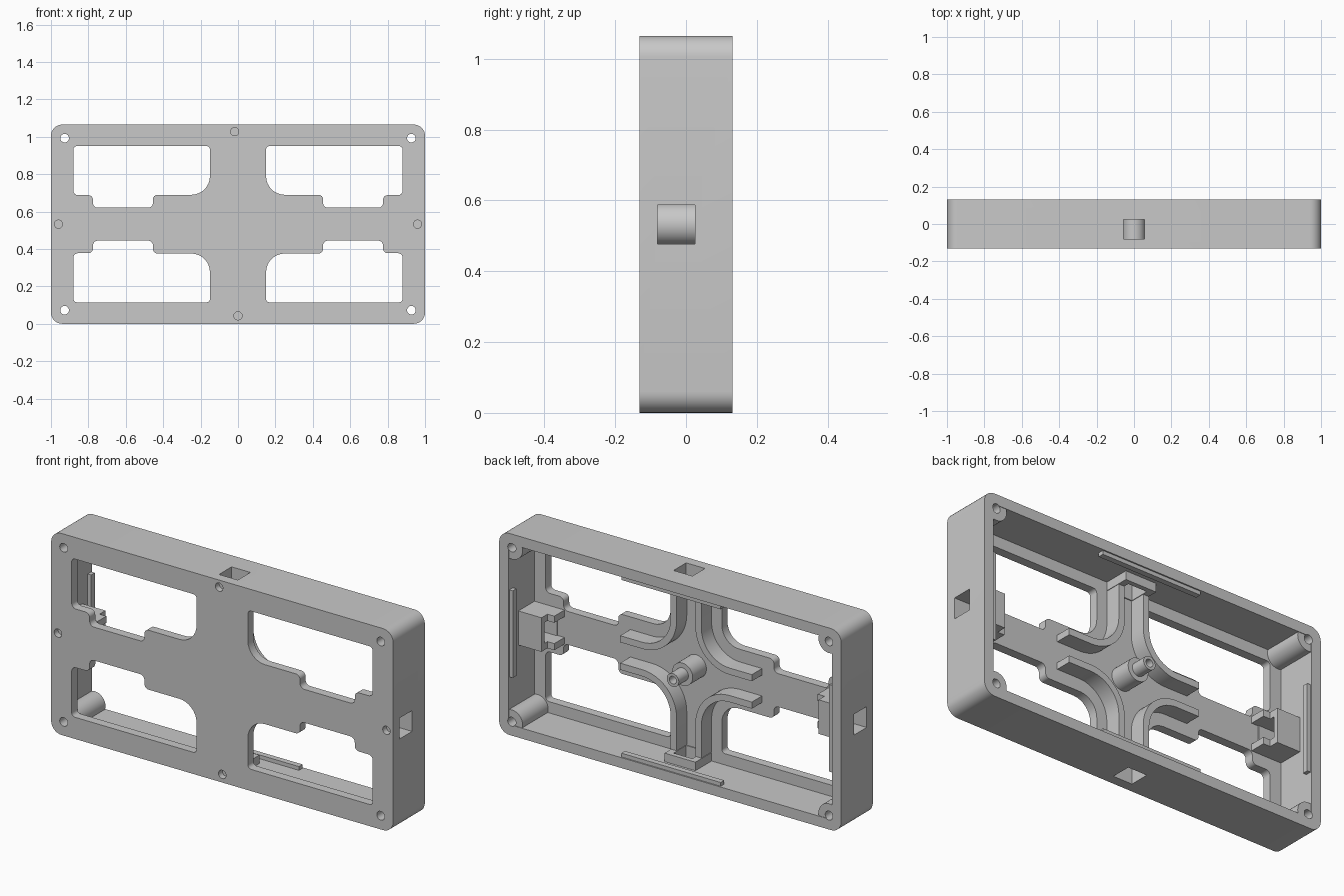
import bpy, bmesh, math
from mathutils import Vector

if "Cube" in bpy.data.objects:
    bpy.data.objects.remove(bpy.data.objects["Cube"], do_unlink=True)

W, H, D = 1.0, 0.5325, 0.132      # half width, half height, half depth
FLOOR, WALL = -0.085, 0.055       # inner face of the plate, wall thickness

grey = bpy.data.materials.new("light_grey")
grey.use_nodes = True
grey.diffuse_color = (0.58, 0.58, 0.58, 1)
grey.node_tree.nodes["Principled BSDF"].inputs["Base Color"].default_value = grey.diffuse_color


def rounded(corners, steps=8):
    """Outline from right-angled corners given as (x, z, radius)."""
    out = []
    for i, (x, z, r) in enumerate(corners):
        p = Vector((x, z))
        if r == 0:
            out.append(p)
            continue
        u = (Vector(corners[i - 1][:2]) - p).normalized()
        v = (Vector(corners[(i + 1) % len(corners)][:2]) - p).normalized()
        for k in range(steps + 1):
            t = math.pi / 2 * k / steps
            out.append(p + r * (u * (1 - math.sin(t)) + v * (1 - math.cos(t))))
    return out


def rect(w, h, r):
    return rounded([(-w, -h, r), (w, -h, r), (w, h, r), (-w, h, r)])


def circle(r, x=0, z=0, n=32):
    return [Vector((x + r * math.cos(2 * math.pi * k / n),
                    z + r * math.sin(2 * math.pi * k / n))) for k in range(n)]


def prism(name, outline, y0, y1, sx=1, sz=1):
    """Extrude an outline along y; sx and sz mirror it."""
    bm = bmesh.new()
    face = bm.faces.new([bm.verts.new((p.x * sx, y0, p.y * sz + H)) for p in outline])
    ext = bmesh.ops.extrude_face_region(bm, geom=[face])["geom"]
    moved = [g for g in ext if isinstance(g, bmesh.types.BMVert)]
    bmesh.ops.translate(bm, verts=moved, vec=(0, y1 - y0, 0))
    bmesh.ops.recalc_face_normals(bm, faces=bm.faces[:])
    mesh = bpy.data.meshes.new(name)
    bm.to_mesh(mesh)
    bm.free()
    ob = bpy.data.objects.new(name, mesh)
    bpy.context.collection.objects.link(ob)
    mesh.materials.append(grey)
    return ob


def wall_box(name, side, d0, d1, t0, t1, y0, y1):
    """Box at depth d0..d1 from an outer wall, t0..t1 along that wall."""
    axis, sign = side
    a, b = (W, H)[axis] - d0, (W, H)[axis] - d1
    pts = [(a * sign, t0), (b * sign, t0), (b * sign, t1), (a * sign, t1)]
    return prism(name, [Vector(p if axis == 0 else p[::-1]) for p in pts], y0, y1)


def combine(ob, others, operation="DIFFERENCE"):
    bpy.context.view_layer.objects.active = ob
    for other in others:
        mod = ob.modifiers.new("combine", "BOOLEAN")
        mod.operation, mod.solver, mod.object = operation, "EXACT", other
        bpy.ops.object.modifier_apply(modifier=mod.name)


QUADRANTS = [(sx, sz) for sx in (1, -1) for sz in (1, -1)]
SIDES = {"left": (0, 1), "right": (0, -1), "top": (1, 1), "bottom": (1, -1)}
parts, cutters = [], []

# Outer frame with its hollow back
frame = prism("frame", rect(W, H, 0.06), -D, D)
parts.append(frame)
cutters.append(prism("hollow_cutter", rect(W - WALL, H - WALL, 0.03), FLOOR, D + 0.1))

# Four stepped windows in the plate
window = rounded([(0.15, 0.157, 0.1), (0.455, 0.157, 0.025), (0.455, 0.088, 0.025),
                  (0.775, 0.088, 0.025), (0.775, 0.155, 0.025), (0.88, 0.155, 0.025),
                  (0.88, 0.418, 0.02), (0.15, 0.418, 0.02)])
for sx, sz in QUADRANTS:
    cutters.append(prism("window_cutter", window, -D - 0.1, FLOOR + 0.02, sx, sz))

# Shallow pin holes on the front of each wall
for x, z in ((0.96, 0), (-0.96, 0), (-0.018, 0.495), (0, -0.49)):
    cutters.append(prism("pin_cutter", circle(0.022, x, z), -D - 0.1, -0.1))

# Corner screw bosses with through holes
for sx, sz in QUADRANTS:
    hole = prism("screw_cutter", circle(0.023, 0.927, 0.46), -D - 0.1, D + 0.1, sx, sz)
    boss = prism("screw_boss", circle(0.062, 0.927, 0.46), -0.1, D - 0.003, sx, sz)
    combine(boss, [hole])
    cutters.append(hole)
    parts.append(boss)

# Guide sockets around the square wall ports, and inner lips on the rim
for label, side in SIDES.items():
    wide = side[0] == 0
    depth = 0.19 if wide else 0.1
    port = wall_box("port_cutter", side, -0.1, 0.3, -0.055, 0.055, -0.08, 0.025)
    socket = wall_box(label + "_socket", side, 0.03, depth, -0.09, 0.09, -0.1, 0.05)
    combine(socket, [port])
    cutters.append(port)
    parts.append(socket)
    if wide:
        for s in (1, -1):
            t0, t1 = sorted((0.055 * s, 0.09 * s))
            parts.append(wall_box(label + "_prong", side, depth - 0.01, 0.23,
                                  t0, t1, -0.1, 0.0))
    span = 0.23 if wide else 0.29
    parts.append(wall_box(label + "_lip", side, 0.04, 0.075, -span, span, 0.095, 0.125))

combine(frame, cutters)

# Curved guide ribs in each quadrant
rib = rounded([(0.09, 0.43, 0), (0.09, 0.09, 0.165), (0.385, 0.09, 0),
               (0.385, 0.055, 0), (0.055, 0.055, 0.2), (0.055, 0.43, 0)], 12)
for sx, sz in QUADRANTS:
    parts.append(prism("guide_rib", rib, FLOOR - 0.01, 0.0, sx, sz))

# Stepped central post with a blind bore
post = prism("centre_post", circle(0.06), FLOOR - 0.01, 0.03)
tube = prism("tube_helper", circle(0.035), 0.0, 0.11)
bore = prism("bore_cutter", circle(0.02), 0.03, 0.2)
combine(post, [tube], "UNION")
combine(post, [bore])
parts.append(post)
cutters += [tube, bore]

for c in cutters:
    bpy.data.objects.remove(c, do_unlink=True)

# Smooth the curves and keep the edges sharp
bpy.ops.object.select_all(action="DESELECT")
for p in parts:
    p.select_set(True)
bpy.context.view_layer.objects.active = frame
bpy.ops.object.shade_smooth_by_angle(angle=math.radians(30))
